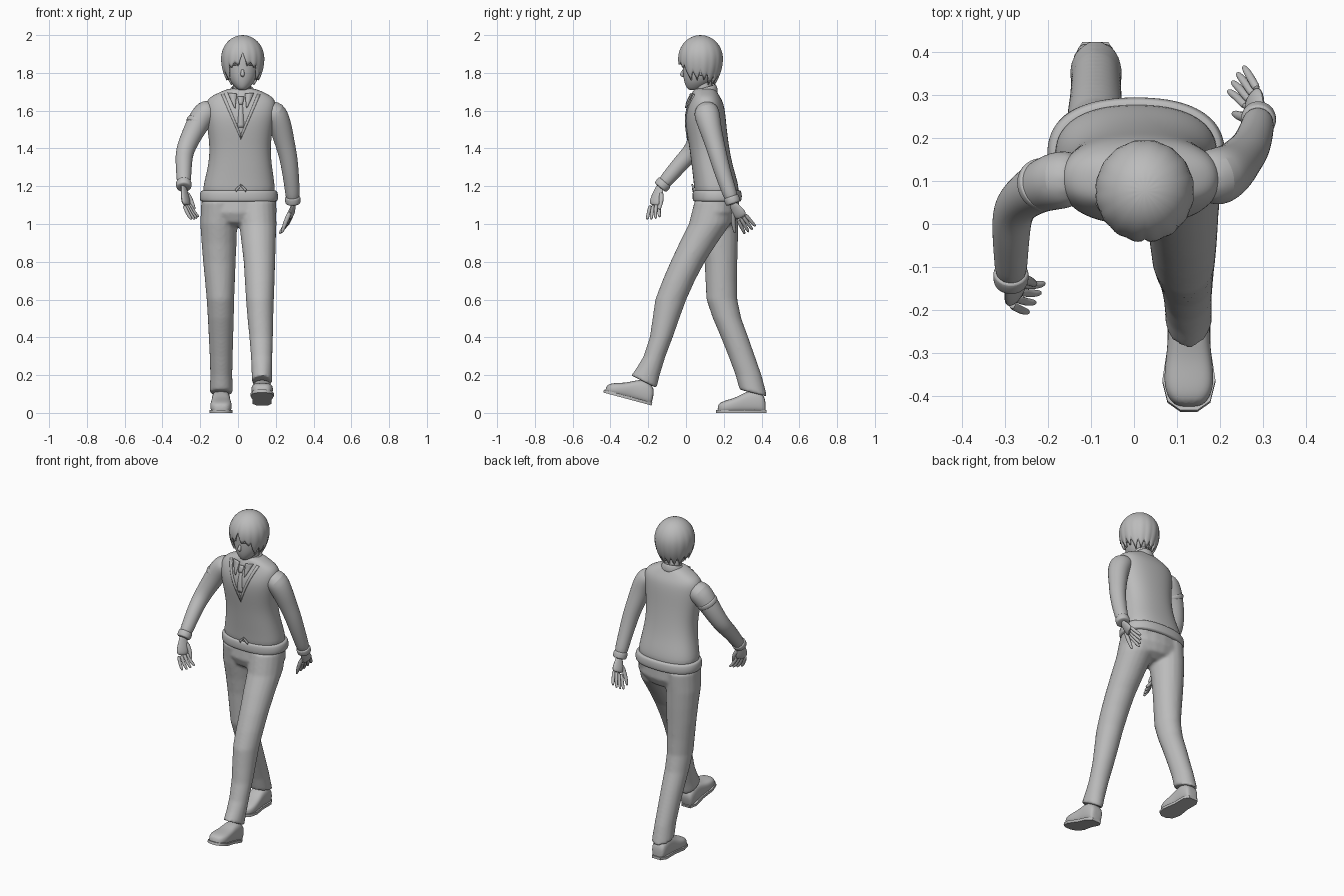
import bpy, bmesh, math
from mathutils import Vector, Matrix

cube = bpy.data.objects.get("Cube")
if cube:
    bpy.data.objects.remove(cube)

grey = bpy.data.materials.new("plain grey")
grey.use_nodes = True
grey.diffuse_color = (0.5, 0.5, 0.5, 1)
grey.node_tree.nodes["Principled BSDF"].inputs["Base Color"].default_value = (0.5, 0.5, 0.5, 1)


def finish(name, bm, subsurf=0, thickness=0.0, angle=50):
    bmesh.ops.recalc_face_normals(bm, faces=bm.faces)
    mesh = bpy.data.meshes.new(name)
    bm.to_mesh(mesh)
    bm.free()
    mesh.materials.append(grey)
    ob = bpy.data.objects.new(name, mesh)
    bpy.context.collection.objects.link(ob)
    bpy.ops.object.select_all(action='DESELECT')
    ob.select_set(True)
    bpy.context.view_layer.objects.active = ob
    bpy.ops.object.shade_smooth_by_angle(angle=math.radians(angle))
    if thickness:
        mod = ob.modifiers.new("thickness", 'SOLIDIFY')
        mod.thickness, mod.offset = thickness, -1
    if subsurf:
        ob.modifiers.new("smooth", 'SUBSURF').levels = subsurf
        ob.modifiers["smooth"].render_levels = subsurf
    return ob


def add_loft(bm, rings, cap=True):
    rows = [[bm.verts.new(p) for p in ring] for ring in rings]
    n = len(rows[0])
    for a, b in zip(rows, rows[1:]):
        for i in range(n):
            bm.faces.new((a[i], a[(i + 1) % n], b[(i + 1) % n], b[i]))
    if cap:
        bm.faces.new(rows[0])
        bm.faces.new(rows[-1])


def oval(centre, u, v, n=20, power=1.0):
    pts = []
    for i in range(n):
        a = math.tau * i / n
        c, s = math.cos(a), math.sin(a)
        pts.append(centre + u * math.copysign(abs(c) ** power, c)
                   + v * math.copysign(abs(s) ** power, s))
    return pts


def slices(rows, power=1.0):
    """Level rings from (z, x min, x max, y min, y max, tilt)."""
    return [oval(Vector(((x0 + x1) / 2, (y0 + y1) / 2, z)), Vector(((x1 - x0) / 2, 0, 0)),
                 Vector((0, (y1 - y0) / 2, (y1 - y0) / 2 * (t[0] if t else 0))), power=power)
            for z, x0, x1, y0, y1, *t in rows]


def body(name, rows, power=1.0, subsurf=2, cap=True, thickness=0.0):
    bm = bmesh.new()
    add_loft(bm, slices(rows, power), cap)
    return finish(name, bm, subsurf, thickness)


def tube_rings(points, radii, n=12, flat=1.0, side=(1, 0, 0)):
    pts = [Vector(p) for p in points]
    rings = []
    for i, p in enumerate(pts):
        t = (pts[min(i + 1, len(pts) - 1)] - pts[max(i - 1, 0)]).normalized()
        s = Vector(side)
        s = (s - t * s.dot(t)).normalized()
        rings.append(oval(p, s * radii[i], t.cross(s) * radii[i] * flat, n))
    return rings


def tube(name, points, radii, **kw):
    bm = bmesh.new()
    add_loft(bm, tube_rings(points, radii, **kw))
    return finish(name, bm, 2)


# Vest and its hem band
vest = body("vest", [
    (1.13, -.19, .20, .045, .28), (1.2, -.188, .198, .042, .283), (1.3, -.16, .182, .03, .25),
    (1.4, -.15, .172, .018, .23), (1.5, -.163, .185, 0, .217), (1.58, -.175, .2, -.006, .21),
    (1.64, -.175, .205, .012, .2), (1.675, -.15, .185, .03, .18), (1.7, -.09, .13, .035, .165),
    (1.72, -.05, .09, .045, .15)], power=.85)
body("vest_hem", [(1.115, -.19, .20, .045, .283), (1.122, -.204, .214, .034, .296),
                  (1.15, -.206, .216, .032, .298), (1.175, -.2, .21, .035, .294),
                  (1.182, -.188, .198, .045, .283)], power=.85)

# Trousers: hips and both legs merged into one surface
bm = bmesh.new()
add_loft(bm, slices([(1.15, -.19, .2, .05, .28), (1.06, -.198, .206, .04, .283),
                     (1.01, -.15, .15, .06, .26), (.985, -.06, .07, .1, .21)]))
add_loft(bm, slices([
    (1.12, -.01, .2, .045, .27), (1.0, .006, .204, .015, .235), (.9, .018, .2, -.035, .165),
    (.8, .03, .197, -.082, .1), (.7, .036, .194, -.125, .047), (.6, .042, .19, -.163, .002),
    (.5, .05, .187, -.177, -.035), (.4, .06, .185, -.192, -.07), (.3, .068, .182, -.225, -.108),
    (.22, .072, .182, -.258, -.14, -.4), (.165, .072, .182, -.29, -.155, -.5)]))
add_loft(bm, slices([
    (1.12, -.195, .01, .05, .28), (1.0, -.2, -.004, .065, .277), (.9, -.193, -.008, .085, .275),
    (.8, -.185, -.012, .098, .272), (.7, -.175, -.016, .103, .27), (.6, -.166, -.02, .108, .272),
    (.5, -.16, -.022, .142, .293), (.4, -.155, -.025, .185, .33), (.3, -.15, -.028, .225, .365),
    (.2, -.147, -.03, .262, .4), (.105, -.15, -.027, .283, .43, -.25)]))
trousers = finish("trousers", bm)
mod = trousers.modifiers.new("merge", 'REMESH')
mod.mode, mod.voxel_size, mod.use_smooth_shade = 'VOXEL', .009, True
mod = trousers.modifiers.new("soften", 'SMOOTH')
mod.factor, mod.iterations = .5, 5


# Shoes, heel at the local origin and toe towards -y
def shoe(name, heel, pitch):
    bm = bmesh.new()
    place = Matrix.Translation(heel) @ Matrix.Rotation(math.radians(pitch), 4, 'X')
    rings = []
    for y, half, top in [(0, .03, .06), (-.012, .045, .1), (-.06, .05, .125), (-.11, .05, .11),
                         (-.15, .055, .085), (-.2, .06, .07), (-.235, .05, .058), (-.255, .028, .042)]:
        ring = oval(Vector((0, y, top / 2)), Vector((half, 0, 0)), Vector((0, 0, top / 2)), 16, .7)
        rings.append([place @ p for p in ring])
    add_loft(bm, rings)
    finish(name, bm, 2)
    bm = bmesh.new()
    outline = [(.03, .003), (.05, -.03), (.05, -.11), (.062, -.19), (.05, -.24), (.02, -.262)]
    outline += [(-x, y) for x, y in reversed(outline)]
    add_loft(bm, [[place @ Vector((x, y, z)) for x, y in outline] for z in (0, .016)])
    finish(name + "_sole", bm)


shoe("left_shoe", (.128, -.185, .04), -15)
shoe("right_shoe", (-.09, .422, 0), 0)

# Sleeves, cuffs and arm badge
right_arm = [(-.12, .105, 1.6), (-.17, .105, 1.597), (-.215, .09, 1.53), (-.255, .065, 1.45),
             (-.283, .035, 1.385), (-.287, -.02, 1.33), (-.287, -.08, 1.26), (-.287, -.135, 1.195)]
left_arm = [(.14, .105, 1.6), (.195, .108, 1.597), (.225, .125, 1.52), (.245, .148, 1.44),
            (.266, .17, 1.36), (.277, .192, 1.28), (.287, .222, 1.19), (.291, .25, 1.11)]
radii = [.06, .074, .063, .055, .05, .046, .041, .037]
for side, path in (("right", right_arm), ("left", left_arm)):
    tube(side + "_sleeve", path, radii)
    a, b = Vector(path[-2]), Vector(path[-1])
    tube(side + "_cuff", [a.lerp(b, k) for k in (.55, .6, .8, 1.0, 1.05)],
         [.035, .043, .043, .042, .032])
a, b = Vector(right_arm[2]), Vector(right_arm[3])
tube("arm_badge", [a.lerp(b, k) for k in (-.2, -.17, .1, .13)], [.058, .067, .065, .056])


# Hands: flattened palm, four bent fingers and a thumb
def hand(name, wrist, knuckle, tip, spread, thumb_tip):
    wrist, knuckle, tip = Vector(wrist), Vector(knuckle), Vector(tip)
    s = Vector(spread).normalized()
    bm = bmesh.new()
    add_loft(bm, tube_rings([wrist.lerp(knuckle, k) for k in (-.3, .1, .5, .9, 1.1)],
                            [.024, .027, .037, .038, .028], flat=.42, side=s))
    bend = knuckle.lerp(tip, .5) + (knuckle - wrist) * .15
    for i, length in enumerate((.85, 1, .97, .82)):
        off = s * (.027 - .018 * i)
        base, mid = knuckle + off, bend + off * 1.25
        end = mid + (tip + off * 1.5 - mid) * length
        add_loft(bm, tube_rings([base, base.lerp(mid, .6), mid, mid.lerp(end, .6), end],
                                [.011, .0105, .01, .009, .005], n=8))
    root, end = wrist.lerp(knuckle, .2) - s * .018, Vector(thumb_tip)
    add_loft(bm, tube_rings([root, root.lerp(end, .5) - s * .008, root.lerp(end, .85), end],
                            [.015, .013, .01, .005], n=8))
    finish(name, bm, 1)


hand("right_hand", (-.286, -.142, 1.185), (-.274, -.165, 1.105), (-.222, -.172, 1.025),
     (-.45, -.8, -.15), (-.228, -.14, 1.075))
hand("left_hand", (.291, .256, 1.095), (.276, .292, 1.04), (.234, .343, .962),
     (.45, .7, .5), (.23, .258, .95))

# Neck, head, nose and ears
tube("neck", [(.02, .105, 1.65), (.02, .095, 1.72), (.022, .085, 1.8)], [.052, .05, .05])
body("head", [(1.708, .005, .04, .018, .06), (1.72, -.012, .058, .002, .1),
              (1.75, -.04, .087, -.01, .135), (1.79, -.057, .104, -.017, .16),
              (1.84, -.065, .112, -.018, .172), (1.9, -.065, .112, -.02, .175),
              (1.95, -.04, .09, .01, .15)])
tube("nose", [(.024, -.005, 1.825), (.024, -.02, 1.8), (.024, -.024, 1.79), (.024, -.01, 1.78)],
     [.006, .01, .012, .006])
for side, k in (("left", 1), ("right", -1)):
    tube(side + "_ear", [(.024 + k * .088, .08, z) for z in (1.785, 1.8, 1.835, 1.85)],
         [.008, .012, .016, .008], flat=1.4)
    tube(side + "_eyelash", [(.024 + k * x, y, z) for x, y, z in
                             ((.02, -.02, 1.838), (.04, -.017, 1.846), (.062, -.003, 1.84))],
         [.003, .005, .003], n=8, side=(0, 0, 1))

# Hair cap with ragged locks; angle 0 is the front
bm = bmesh.new()
columns, steps = 96, 14
grid = []
for i in range(columns):
    a = math.tau * i / columns
    front = abs(math.atan2(math.sin(a), math.cos(a)))
    if front < .75:
        hem = 1.845 + .05 * max(0, 1 - abs(a if a < 3 else a - math.tau) / .3)
    else:
        hem = 1.79 if front < 1.9 else 1.765
    lock = abs((i % 6) / 3 - 1)
    hem += (.03 if front < .75 else .05) * (lock - .6)
    column = []
    for j in range(1, steps + 1):
        z = 2.0 - (2.0 - hem) * (j / steps) ** 1.6
        drop = (z - 1.875) / .125
        r = math.sqrt(max(0, 1 - drop * drop)) if drop > 0 else 1 - .3 * drop * drop
        r *= 1 + .035 * (.5 - lock) * (j / steps) ** 2
        column.append(bm.verts.new((.025 + .115 * r * math.sin(a), .077 - .119 * r * math.cos(a), z)))
    grid.append(column)
crown = bm.verts.new((.025, .077, 2.0))
for a, b in zip(grid, grid[1:] + grid[:1]):
    bm.faces.new((crown, a[0], b[0]))
    for j in range(steps - 1):
        bm.faces.new((a[j], a[j + 1], b[j + 1], b[j]))
finish("hair", bm, 0, .012)

# Shirt collar band
body("collar", [(1.675, -.055, .097, .018, .17, .25), (1.7, -.05, .092, .025, .168, .25),
                (1.725, -.037, .079, .038, .16, .25)], cap=False, thickness=.008)

# Plates laid on the chest
bpy.context.view_layer.update()
chest = vest.evaluated_get(bpy.context.evaluated_depsgraph_get())


def strip(name, start, end, lift=.006, steps=8):
    """Plate between two pairs of (x, z) points, following the chest."""
    bm = bmesh.new()
    rows = []
    for i in range(steps + 1):
        row = []
        for p, q in zip(start, end):
            x, z = (p[k] + (q[k] - p[k]) * i / steps for k in (0, 1))
            hit, point, *_ = chest.ray_cast(Vector((x, -1, z)), Vector((0, 1, 0)))
            row.append(bm.verts.new((x, (point.y if hit else .05) - lift, z)))
        rows.append(row)
    for a, b in zip(rows, rows[1:]):
        bm.faces.new((a[0], a[1], b[1], b[0]))
    finish(name, bm, 0, .008)


for side, k in (("left", 1), ("right", -1)):
    def at(x, z):
        return (.015 + k * x, z)
    strip(side + "_neckline", (at(.088, 1.69), at(.104, 1.685)), (at(-.003, 1.465), at(-.001, 1.445)))
    strip(side + "_collar_flap", (at(.022, 1.69), at(.07, 1.695)), (at(.03, 1.615), at(.036, 1.62)), .014)
    strip(side + "_hem_notch", (at(.0, 1.212), at(.0, 1.2)), (at(.03, 1.185), at(.025, 1.17)), .004)
strip("tie_knot", ((-.003, 1.675), (.033, 1.675)), ((.005, 1.635), (.025, 1.635)), .016, 3)
strip("tie", ((.006, 1.635), (.024, 1.635)), ((-.003, 1.51), (.033, 1.51)), .004)
